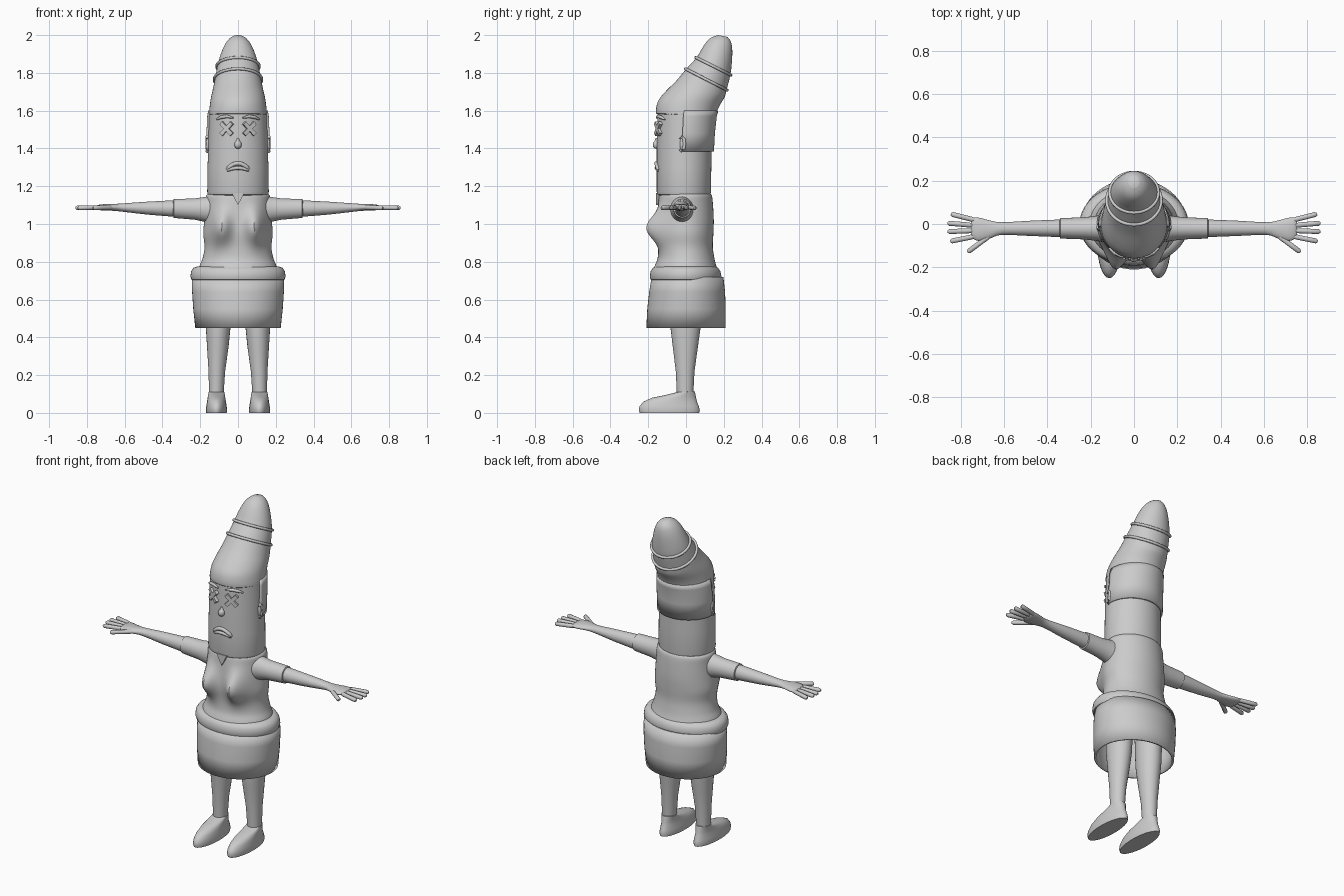
import bpy, bmesh, math
from mathutils import Vector, Matrix

cube = bpy.data.objects.get("Cube")
if cube:
    bpy.data.objects.remove(cube)

mat = bpy.data.materials.new("plain grey")
mat.use_nodes = True
mat.diffuse_color = (0.6, 0.6, 0.6, 1)
mat.node_tree.nodes["Principled BSDF"].inputs["Base Color"].default_value = (0.6, 0.6, 0.6, 1)


def finish(name, bm, angle=40):
    bmesh.ops.recalc_face_normals(bm, faces=bm.faces)
    me = bpy.data.meshes.new(name)
    bm.to_mesh(me)
    bm.free()
    ob = bpy.data.objects.new(name, me)
    bpy.context.collection.objects.link(ob)
    me.materials.append(mat)
    bpy.ops.object.select_all(action="DESELECT")
    ob.select_set(True)
    bpy.context.view_layer.objects.active = ob
    bpy.ops.object.shade_smooth_by_angle(angle=math.radians(angle))
    return ob


def dense(rows, n):
    """Catmull-Rom refinement of a list of tuples."""
    rows = [Vector(r) for r in rows]
    out = []
    for i in range(len(rows) - 1):
        a, b, c, d = rows[max(i - 1, 0)], rows[i], rows[i + 1], rows[min(i + 2, len(rows) - 1)]
        for k in range(n):
            t = k / n
            out.append((b * 2 + (c - a) * t + (a * 2 - b * 5 + c * 4 - d) * t * t
                        + (b * 3 - a - c * 3 + d) * t ** 3) / 2)
    return out + [rows[-1]]


def loft(name, rings, seg=40, caps=True, arc=None, shape=None):
    """Skin elliptical rings given as (centre, half axis u, half axis v)."""
    bm = bmesh.new()
    a0, a1 = arc or (0, 2 * math.pi)
    n = seg + 1 if arc else seg
    loops = []
    for c, u, v in rings:
        pts = [c + u * math.cos(a0 + (a1 - a0) * i / seg) + v * math.sin(a0 + (a1 - a0) * i / seg)
               for i in range(n)]
        loops.append([bm.verts.new(shape(p) if shape else p) for p in pts])
    for p, q in zip(loops, loops[1:]):
        for i in range(seg):
            j = (i + 1) % n
            bm.faces.new((p[i], p[j], q[j], q[i]))
    if caps and not arc:
        bm.faces.new(loops[0])
        bm.faces.new(loops[-1])
    return finish(name, bm)


def ring(yf, zf, yb, zb, w, x=0):
    """Ring spanned by a front point, a back point and a half width."""
    f, b = Vector((x, yf, zf)), Vector((x, yb, zb))
    return (f + b) / 2, Vector((w, 0, 0)), (b - f) / 2


def level(rows, x=0):
    return [ring(yf, z, yb, z, w, x) for z, yf, yb, w in rows]


def tube(name, pts, radius, cyclic=False, flat=1.0, seg=10):
    """Round bar along points, with closed rounded-off ends."""
    pts = [Vector(p) for p in pts]
    n = len(pts)
    rings = []
    for i, p in enumerate(pts):
        a = pts[(i - 1) % n] if cyclic or i else p
        b = pts[(i + 1) % n] if cyclic or i < n - 1 else p
        t = (b - a).normalized()
        side = t.cross(Vector((0, 1, 0)) if abs(t.y) < 0.9 else Vector((0, 0, 1))).normalized()
        r = radius if cyclic or 0 < i < n - 1 else radius * 0.45
        rings.append((p, side * r * flat, t.cross(side) * r))
    if cyclic:
        rings.append(rings[0])
    return loft(name, rings, seg, caps=not cyclic)


def ball(name, loc, size):
    bm = bmesh.new()
    bmesh.ops.create_uvsphere(bm, u_segments=20, v_segments=12, radius=1)
    bm.transform(Matrix.Translation(loc) @ Matrix.Diagonal((*size, 1)))
    return finish(name, bm)


def face_y(x, out=0.0):
    """Depth of the front of the head at a given x."""
    return -0.012 - (0.143 + out) * math.sqrt(1 - (x / 0.158) ** 2)


# Torso with two soft chest bulges
def chest(p):
    p = p.copy()
    if p.y < 0:
        for s in (-1, 1):
            p.y -= 0.078 * math.exp(-((p.x - s * 0.09) / 0.05) ** 2 - ((p.z - 0.98) / 0.085) ** 2)
    return p


torso = [(0.74, -0.18, 0.175, 0.215), (0.78, -0.165, 0.16, 0.203), (0.82, -0.15, 0.15, 0.187),
         (0.88, -0.146, 0.142, 0.177), (0.95, -0.15, 0.145, 0.184), (1.02, -0.15, 0.147, 0.178),
         (1.1, -0.147, 0.143, 0.172), (1.145, -0.143, 0.138, 0.17), (1.16, -0.135, 0.13, 0.16)]
loft("torso", level(dense(torso, 4)), 64, shape=chest)

# Collar notch
bm = bmesh.new()
tri = [bm.verts.new((x, -0.158, z)) for x, z in ((-0.034, 1.165), (0.034, 1.165), (0, 1.1))]
front = bm.faces.new(tri)
ext = bmesh.ops.extrude_face_region(bm, geom=[front])["geom"]
bmesh.ops.translate(bm, vec=(0, 0.06, 0), verts=[v for v in ext if isinstance(v, bmesh.types.BMVert)])
finish("collar_notch", bm)

# Head
loft("head", level([(1.15, -0.14, 0.12, 0.15), (1.157, -0.152, 0.13, 0.16), (1.17, -0.155, 0.132, 0.163),
                    (1.3, -0.155, 0.134, 0.161), (1.45, -0.155, 0.136, 0.157), (1.6, -0.15, 0.138, 0.152)]), 56)

# Hair: swept-back top, back curtain and two bands
hair = [(-0.145, 1.583, 0.15, 1.57, 0.145), (-0.158, 1.586, 0.158, 1.572, 0.154),
        (-0.157, 1.62, 0.166, 1.6, 0.151), (-0.143, 1.66, 0.18, 1.63, 0.147),
        (-0.105, 1.705, 0.195, 1.655, 0.141), (-0.05, 1.76, 0.206, 1.675, 0.132),
        (0.0, 1.82, 0.215, 1.71, 0.122), (0.055, 1.88, 0.235, 1.79, 0.109),
        (0.085, 1.93, 0.243, 1.86, 0.092), (0.113, 1.97, 0.245, 1.92, 0.071),
        (0.14, 1.99, 0.238, 1.965, 0.048), (0.17, 2.0, 0.22, 1.99, 0.023)]
loft("hair_top", [ring(*r) for r in dense(hair, 3)], 48)
curtain = loft("hair_back", [ring(-0.16, z, yb, z, w) for z, yb, w in
                             ((1.385, 0.142, 0.162), (1.48, 0.147, 0.161), (1.57, 0.157, 0.157), (1.6, 0.165, 0.152))],
               32, arc=(-0.08, math.pi + 0.08))
solid = curtain.modifiers.new("thickness", "SOLIDIFY")
solid.thickness = 0.012
solid.offset = 0
for i in (6, 7):
    c, u, v = ring(*hair[i])
    tube("hair_band", [c + 1.03 * (u * math.cos(k * math.pi / 24) + v * math.sin(k * math.pi / 24))
                       for k in range(48)], 0.008, cyclic=True)

# Face
for s, side in ((1, "left"), (-1, "right")):
    for tilt in (45, -45):
        bm = bmesh.new()
        bmesh.ops.create_cube(bm, size=1)
        bm.transform(Matrix.Translation((s * 0.06, face_y(0.06, 0.002), 1.505))
                     @ Matrix.Rotation(s * 0.38, 4, "Z") @ Matrix.Rotation(math.radians(tilt), 4, "Y")
                     @ Matrix.Diagonal((0.086, 0.02, 0.021, 1)))
        finish(side + "_eye_bar", bm)
    tube(side + "_brow", [(s * x, face_y(x, 0.003), z) for x, z in
                          ((0.115, 1.553), (0.09, 1.565), (0.06, 1.57), (0.025, 1.562))], 0.009)
    ear = [(-0.035, 1.452), (-0.022, 1.461), (-0.01, 1.45), (-0.008, 1.42), (-0.012, 1.395),
           (-0.024, 1.385), (-0.034, 1.395)]
    tube(side + "_ear_rim", [(s * 0.163, y, z) for y, z in ear], 0.009)
    ball(side + "_ear", (s * 0.158, -0.02, 1.423), (0.01, 0.013, 0.034))
ball("nose", (0, -0.157, 1.42), (0.019, 0.019, 0.022))
loft("nose_bridge", level([(1.425, -0.174, -0.14, 0.017), (1.455, -0.16, -0.14, 0.004)]), 16)
for name, base, rise, r in (("upper_lip", 1.287, 0.034, 0.011), ("lower_lip", 1.283, 0.013, 0.009)):
    tube(name, [(x / 100, face_y(x / 100, 0.002), base + rise * (1 - (x / 6) ** 2)) for x in range(-6, 7)], r)

# Skirt, open underneath, and waist roll
skirt = loft("skirt", level([(0.45, -0.21, 0.21, 0.226), (0.55, -0.205, 0.21, 0.237), (0.64, -0.195, 0.207, 0.243),
                             (0.72, -0.182, 0.198, 0.243)]), 56, caps=False)
solid = skirt.modifiers.new("thickness", "SOLIDIFY")
solid.thickness = 0.012
loft("waist_roll", level([(0.7, -0.17, 0.17, 0.225), (0.705, -0.187, 0.183, 0.246), (0.722, -0.192, 0.188, 0.252),
                          (0.75, -0.187, 0.182, 0.248), (0.768, -0.175, 0.17, 0.236), (0.775, -0.155, 0.155, 0.215)]), 56)


# Arms, hands, legs and shoes
def arm_rings(rows, s):
    return [(Vector((s * x, y, z)), Vector((0, ry, 0)), Vector((0, 0, rz))) for x, y, z, ry, rz in rows]


for s, side in ((1, "left"), (-1, "right")):
    loft(side + "_sleeve", arm_rings([(0.11, -0.02, 1.075, 0.07, 0.082), (0.17, -0.02, 1.077, 0.058, 0.067),
                                      (0.23, -0.02, 1.079, 0.051, 0.056), (0.34, -0.02, 1.082, 0.047, 0.05),
                                      (0.343, -0.02, 1.082, 0.04, 0.043)], s), 28)
    loft(side + "_arm", arm_rings(dense([(0.33, -0.02, 1.082, 0.041, 0.044), (0.48, -0.02, 1.084, 0.035, 0.034),
                                         (0.61, -0.021, 1.087, 0.029, 0.022), (0.66, -0.025, 1.088, 0.04, 0.018),
                                         (0.71, -0.025, 1.088, 0.053, 0.017), (0.74, -0.02, 1.088, 0.05, 0.013),
                                         (0.752, -0.02, 1.088, 0.035, 0.006)], 3), s), 28)
    for root, tip in (((0.71, 0.012), (0.845, 0.046)), ((0.72, -0.008), (0.86, 0.004)),
                      ((0.72, -0.03), (0.86, -0.035)), ((0.71, -0.052), (0.848, -0.08)),
                      ((0.64, -0.035), (0.768, -0.13))):
        a, b = Vector((s * root[0], root[1], 1.088)), Vector((s * tip[0], tip[1], 1.085))
        tube(side + "_finger", [a, a.lerp(b, 0.3), a.lerp(b, 0.65), a.lerp(b, 0.94), b], 0.012)
    leg = [(0.73, -0.09, 0.09, 0.072, 0.105), (0.45, -0.082, 0.077, 0.065, 0.105), (0.35, -0.07, 0.063, 0.057, 0.107),
           (0.22, -0.054, 0.045, 0.044, 0.112), (0.09, -0.048, 0.038, 0.038, 0.115)]
    loft(side + "_leg", [ring(yf, z, yb, z, w, s * x) for z, yf, yb, w, x in leg], 28)
    loft(side + "_shoe", [ring(yf, zf, yb, zb, w, s * 0.114) for yf, zf, yb, zb, w in
                          ((-0.245, 0, 0.07, 0, 0.054), (-0.25, 0.015, 0.073, 0.015, 0.056),
                           (-0.246, 0.035, 0.068, 0.035, 0.054), (-0.225, 0.06, 0.058, 0.06, 0.05),
                           (-0.18, 0.08, 0.053, 0.08, 0.047), (-0.11, 0.094, 0.05, 0.098, 0.044),
                           (-0.056, 0.108, 0.046, 0.114, 0.042), (-0.045, 0.11, 0.036, 0.114, 0.034))], 32)
